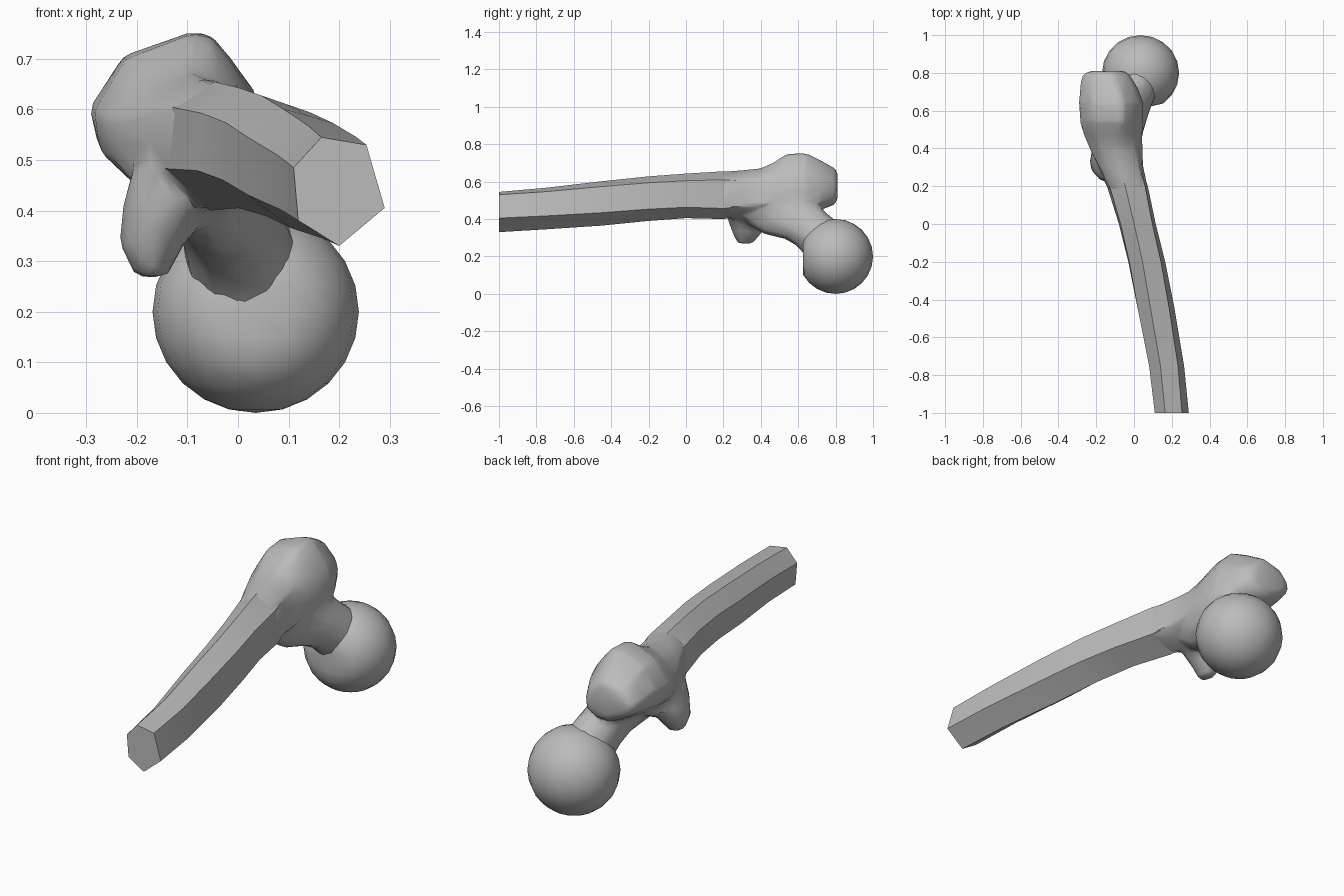
import bpy, bmesh, math
from mathutils import Vector, Matrix

cube = bpy.data.objects.get("Cube")
if cube:
    bpy.data.objects.remove(cube, do_unlink=True)

bone = bpy.data.materials.new("bone grey")
bone.use_nodes = True
colour = (0.5, 0.5, 0.5, 1)
bone.diffuse_color = colour
bone.node_tree.nodes["Principled BSDF"].inputs["Base Color"].default_value = colour


def make_object(name, bm):
    bmesh.ops.recalc_face_normals(bm, faces=bm.faces)
    mesh = bpy.data.meshes.new(name)
    bm.to_mesh(mesh)
    bm.free()
    mesh.materials.append(bone)
    obj = bpy.data.objects.new(name, mesh)
    bpy.context.collection.objects.link(obj)
    return obj


def shade(obj, angle):
    bpy.ops.object.select_all(action='DESELECT')
    obj.select_set(True)
    bpy.context.view_layer.objects.active = obj
    bpy.ops.object.shade_smooth_by_angle(angle=math.radians(angle))


def loft(bm, rings):
    """Skin closed rings of equal length and cap both ends."""
    loops = [[bm.verts.new(p) for p in ring] for ring in rings]
    n = len(loops[0])
    for a, b in zip(loops, loops[1:]):
        for i in range(n):
            j = (i + 1) % n
            bm.faces.new((a[i], a[j], b[j], b[i]))
    bm.faces.new(loops[0])
    bm.faces.new(loops[-1])


# Unit sections, clockwise from the top: hexagonal shaft and slanted trochanter
HEX = [Vector(p) for p in ((-.39, 1), (.6, .86), (1, -.3), (0, -1), (-.9, -.53), (-1, .44))]
KNOB = [Vector(p) for p in ((.18, 1), (.41, .95), (.65, .65), (.9, .3), (1, -.2), (.94, -.7),
                            (.5, -1), (0, -1), (-.55, -.65), (-.9, -.35), (-1, .1), (-.6, .72))]


def section(y, x0, x1, z0, z1, knob=0):
    """Twist the hexagon along the shaft, blend it to the knob and fit it to a box."""
    turn = Matrix.Rotation(-math.radians(11 * (min(y, .2) + 1)), 2)
    corners = [turn @ p for p in HEX]
    points = []
    for p, q in zip(corners, corners[1:] + corners[:1]):
        points += [p, (p + q) / 2]
    points = [p.lerp(k, knob) for p, k in zip(points, KNOB)]
    lo = [min(p[i] for p in points) for i in (0, 1)]
    hi = [max(p[i] for p in points) for i in (0, 1)]
    return [(x0 + (x1 - x0) * (p.x - lo[0]) / (hi[0] - lo[0]), y,
             z0 + (z1 - z0) * (p.y - lo[1]) / (hi[1] - lo[1])) for p in points]


def tube(bm, stations, sides=12):
    """Oval rings: centre, half width, half depth, tilt about x."""
    rings = []
    for c, w, d, tilt in stations:
        turn = Matrix.Rotation(math.radians(tilt), 3, 'X')
        rings.append([Vector(c) + turn @ Vector((w * math.cos(t), d * math.sin(t), 0))
                      for t in (math.tau * i / sides for i in range(sides))])
    loft(bm, rings)


# Crisp hexagonal shaft, its back end tucked inside the upper bone
bm = bmesh.new()
loft(bm, [section(*s) for s in (
    (-1, .11, .29, .33, .545),
    (-.75, .08, .265, .345, .567),
    (-.45, .02, .215, .365, .602),
    (-.2, -.03, .165, .39, .628),
    (0, -.08, .115, .405, .643),
    (.2, -.143, .073, .4, .655),
    (.32, -.16, .035, .42, .645),
)])
shade(make_object("shaft", bm), 32)

# Upper bone: greater trochanter
bm = bmesh.new()
loft(bm, [section(*s) for s in (
    (.12, -.11, .08, .415, .643),
    (.2, -.145, .073, .402, .656),
    (.3, -.185, .05, .395, .664, .2),
    (.4, -.235, .045, .39, .673, .5),
    (.47, -.265, .045, .395, .705, .8),
    (.54, -.287, .047, .4, .75, 1),
    (.64, -.294, .05, .42, .755, 1),
    (.72, -.288, .02, .45, .715, 1),
    (.79, -.275, -.02, .475, .675, 1),
    (.81, -.24, -.05, .5, .655, 1),
)])

# Upper bone: neck reaching down and back into the head
tube(bm, (
    ((-.06, .4, .53), .09, .17, 55),
    ((-.045, .52, .45), .1, .17, 50),
    ((-.02, .61, .39), .105, .13, 47),
    ((-.002, .67, .345), .11, .12, 45),
    ((.01, .72, .3), .115, .125, 45),
    ((.03, .77, .24), .125, .13, 45),
))

# Upper bone: lesser trochanter on the underside
tube(bm, (
    ((-.1, .34, .48), .11, .13, 0),
    ((-.14, .34, .4), .09, .12, 0),
    ((-.17, .33, .335), .065, .085, 0),
    ((-.172, .315, .268), .032, .04, 0),
))

# Upper bone: crest joining the two trochanters
tube(bm, (
    ((-.15, .36, .37), .05, .06, 50),
    ((-.13, .48, .42), .07, .08, 50),
    ((-.13, .6, .49), .08, .08, 60),
    ((-.15, .68, .56), .07, .07, 70),
))
upper = make_object("upper_bone", bm)

# Fuse the upper bone into one soft, low-poly skin
fuse = upper.modifiers.new("fuse", 'REMESH')
fuse.mode = 'VOXEL'
fuse.voxel_size = .014
soften = upper.modifiers.new("soften", 'SMOOTH')
soften.factor = .5
soften.iterations = 4
facet = upper.modifiers.new("facet", 'DECIMATE')
facet.ratio = .07
view = bpy.context.evaluated_depsgraph_get()
upper.data = bpy.data.meshes.new_from_object(upper.evaluated_get(view))
upper.modifiers.clear()
if not upper.data.materials:
    upper.data.materials.append(bone)
shade(upper, 35)

# Ball head, flattened where it meets the front of the neck
bm = bmesh.new()
bmesh.ops.create_uvsphere(bm, u_segments=20, v_segments=12, radius=.2)
for v in bm.verts:
    v.co.y = max(v.co.y, -.175)
    v.co.x *= 1.02
    v.co += Vector((.035, .8, .2))
shade(make_object("head", bm), 40)
